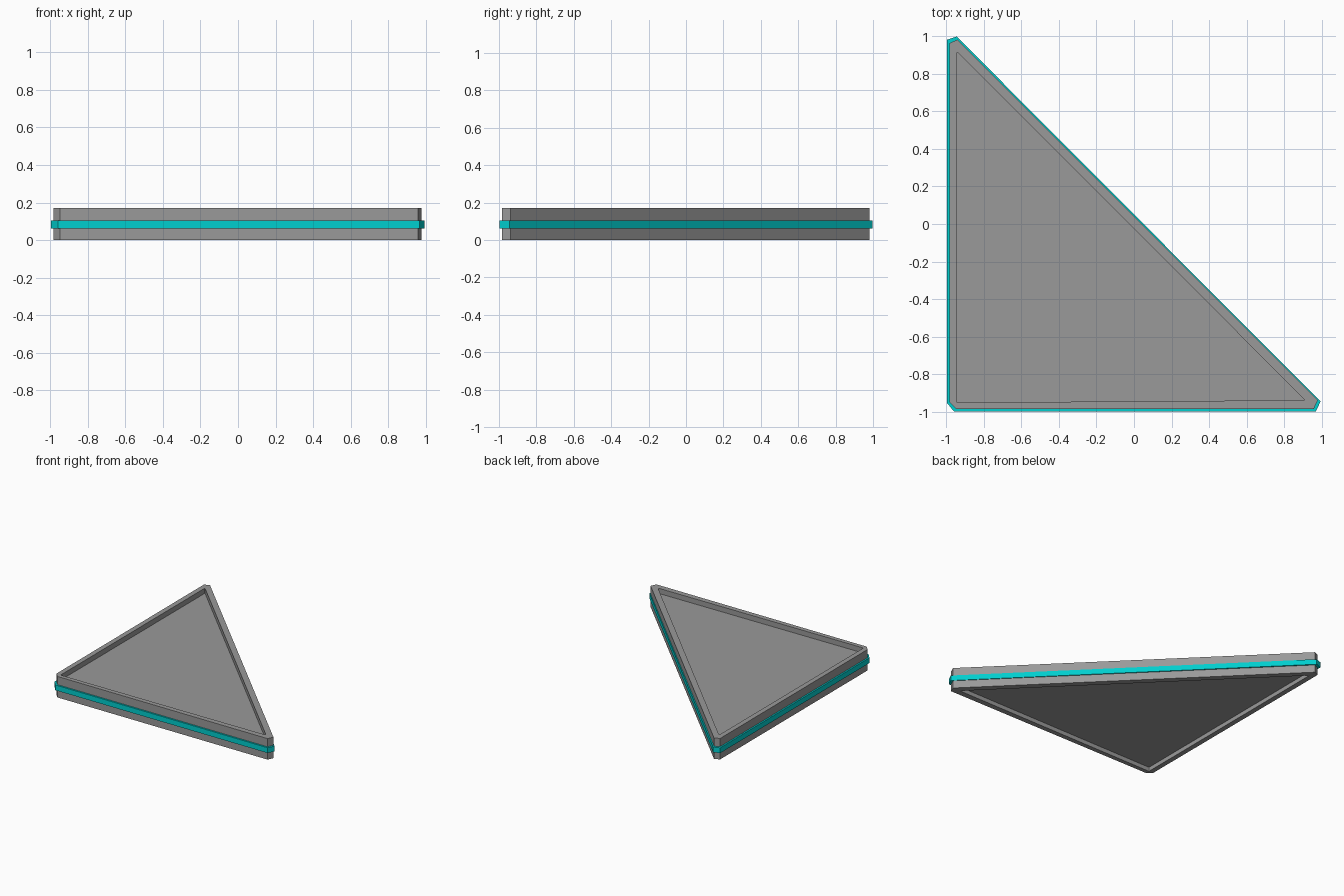
import bpy
import bmesh

if "Cube" in bpy.data.objects:
    bpy.data.objects.remove(bpy.data.objects["Cube"])

# Matching six-point outlines (counter-clockwise, clipped corners)
BODY = [(-.983, -.947), (-.948, -.984), (.957, -.984), (.978, -.938), (-.941, .981), (-.983, .962)]
RECESS = [(-.943, -.948), (-.94, -.95), (.905, -.938), (.908, -.935), (-.939, .914), (-.941, .912)]
BAND = [(-.996, -.952), (-.958, -.998), (.967, -.998), (.993, -.945), (-.944, .998), (-.996, .98)]


def material(name, rgb):
    mat = bpy.data.materials.new(name)
    mat.diffuse_color = (*rgb, 1)
    mat.use_nodes = True
    mat.node_tree.nodes["Principled BSDF"].inputs["Base Color"].default_value = mat.diffuse_color
    return mat


def loft(name, sections, mat, closed=False):
    """Join (outline, z) sections with quads; cap the ends or close the loop."""
    bm = bmesh.new()
    rings = [[bm.verts.new((x, y, z)) for x, y in pts] for pts, z in sections]
    pairs = list(zip(rings, rings[1:]))
    if closed:
        pairs.append((rings[-1], rings[0]))
    else:
        bm.faces.new(rings[0])
        bm.faces.new(rings[-1])
    for a, b in pairs:
        n = len(a)
        for i in range(n):
            j = (i + 1) % n
            bm.faces.new((a[i], a[j], b[j], b[i]))
    bmesh.ops.recalc_face_normals(bm, faces=bm.faces)
    mesh = bpy.data.meshes.new(name)
    bm.to_mesh(mesh)
    bm.free()
    mesh.materials.append(mat)
    obj = bpy.data.objects.new(name, mesh)
    bpy.context.collection.objects.link(obj)
    return obj


# Triangular tray: central floor, raised rim above and below
H, TOP_DEPTH, BOTTOM_DEPTH = .172, .042, .034
loft("tile_body", [(RECESS, BOTTOM_DEPTH), (RECESS, 0), (BODY, 0),
                   (BODY, H), (RECESS, H), (RECESS, H - TOP_DEPTH)],
     material("dark_grey", (.32, .32, .32)))

# Teal strip wrapped round the edge
loft("edge_band", [(BODY, .062), (BAND, .062), (BAND, .105), (BODY, .105)],
     material("teal", (0, .62, .62)), closed=True)
